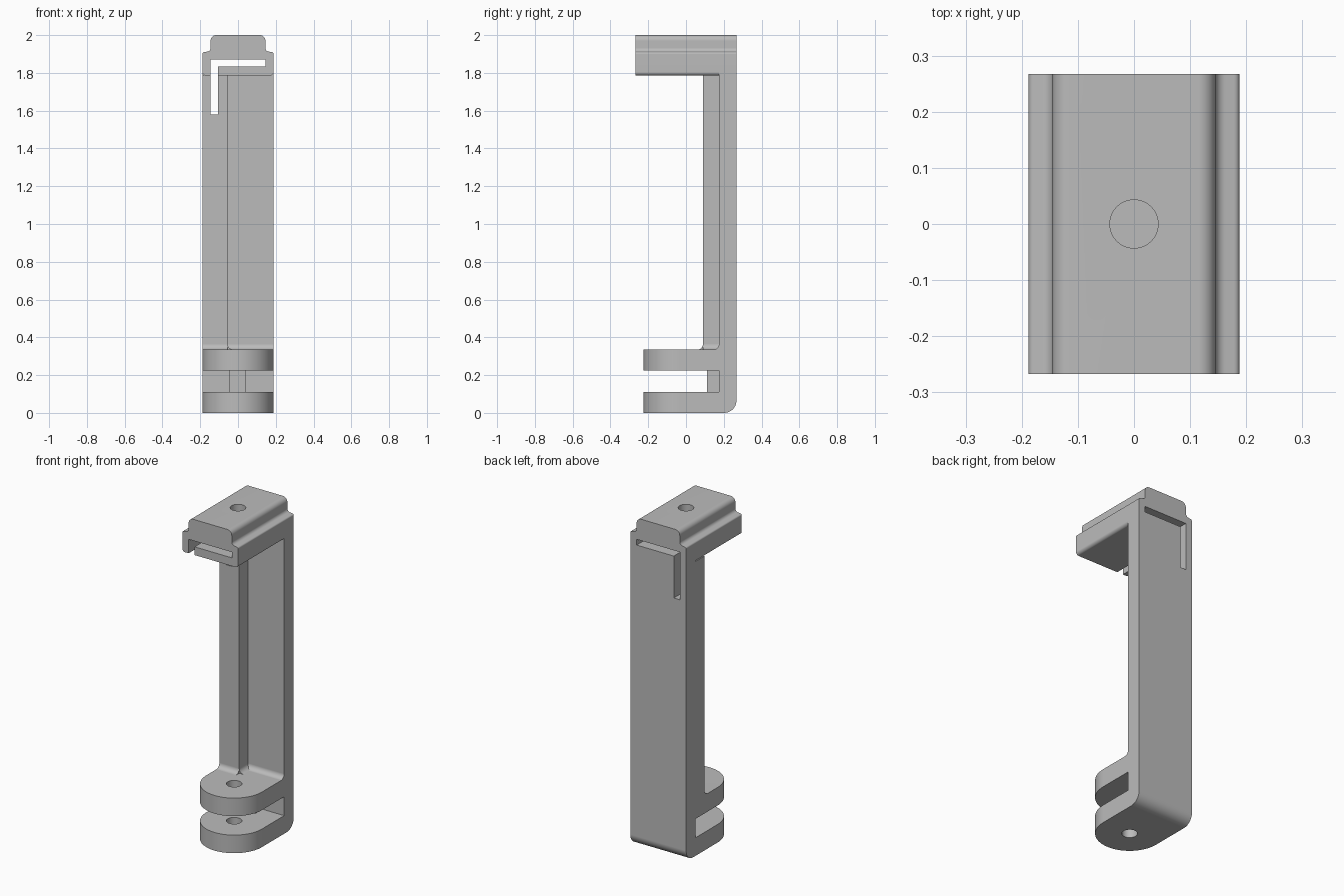
import bpy
import bmesh
from math import sin, cos, radians

cube = bpy.data.objects.get("Cube")
if cube:
    bpy.data.objects.remove(cube, do_unlink=True)

grey = bpy.data.materials.new("plain grey")
grey.use_nodes = True
COLOUR = (0.5, 0.5, 0.5, 1)
grey.diffuse_color = COLOUR
grey.node_tree.nodes["Principled BSDF"].inputs["Base Color"].default_value = COLOUR

W = 0.188        # half width
BACK = 0.267     # rear face
WALL = 0.175     # front face of the column
FILLET = 0.03
LUG_Y = -0.037   # lug pivot


def arc(ca, cb, r, start, end, steps=8):
    angles = [radians(start + (end - start) * i / steps) for i in range(steps + 1)]
    return [(ca + r * cos(t), cb + r * sin(t)) for t in angles]


def prism(name, outline, axis, lo, hi):
    """Extrude a closed 2D outline along the named axis."""
    place = {"x": lambda a, b, d: (d, a, b),
             "y": lambda a, b, d: (a, d, b),
             "z": lambda a, b, d: (a, b, d)}[axis]
    bm = bmesh.new()
    low = [bm.verts.new(place(a, b, lo)) for a, b in outline]
    high = [bm.verts.new(place(a, b, hi)) for a, b in outline]
    bm.faces.new(low)
    bm.faces.new(high)
    n = len(outline)
    for i in range(n):
        j = (i + 1) % n
        bm.faces.new((low[i], low[j], high[j], high[i]))
    bmesh.ops.recalc_face_normals(bm, faces=bm.faces)
    mesh = bpy.data.meshes.new(name)
    bm.to_mesh(mesh)
    bm.free()
    mesh.materials.append(grey)
    obj = bpy.data.objects.new(name, mesh)
    bpy.context.collection.objects.link(obj)
    return obj


def rect(a0, a1, b0, b1):
    return [(a0, b0), (a1, b0), (a1, b1), (a0, b1)]


def select_only(obj):
    bpy.ops.object.select_all(action="DESELECT")
    obj.select_set(True)
    bpy.context.view_layer.objects.active = obj


def combine(obj, cutter, operation="DIFFERENCE"):
    mod = obj.modifiers.new("shape", "BOOLEAN")
    mod.operation = operation
    mod.solver = "EXACT"
    mod.object = cutter
    select_only(obj)
    bpy.ops.object.modifier_apply(modifier=mod.name)


def hole(name, y, z0, z1):
    return prism(name, arc(0, y, 0.043, 0, 352.5, 47), "z", z0, z1)


# Column and two lugs from one side profile
side = [(-0.3, 0)]
side += arc(BACK - 0.065, 0.065, 0.065, -90, 0)
side += [(BACK, 1.81), (WALL, 1.81)]
side += arc(WALL - FILLET, 0.335 + FILLET, FILLET, 0, -90)
side += [(-0.3, 0.335), (-0.3, 0.225), (WALL, 0.225), (WALL, 0.11), (-0.3, 0.11)]
frame = prism("column_and_lugs", side, "x", -0.25, 0.25)

# Round the lug ends in plan and trim the width
plan = arc(0, LUG_Y, W, 180, 360, 40) + [(W, 0.4), (-W, 0.4)]
plan_trim = prism("plan_trim", plan, "z", -0.1, 2.1)
combine(frame, plan_trim, "INTERSECT")
lug_drill = hole("lug_drill", LUG_Y, -0.1, 0.5)
combine(frame, lug_drill)

# Stiffening rib on one side of the column
RIB_Y, RIB_X = 0.09, -0.055
rib_side = [(WALL, 0.335), (WALL, 1.79), (RIB_Y, 1.79)]
rib_side += arc(RIB_Y - FILLET, 0.335 + FILLET, FILLET, 0, -90)
rib = prism("stiffening_rib", rib_side, "x", -W, RIB_X)
blend_outline = [(RIB_X, 0.335)] + arc(RIB_X + FILLET, 0.335 + FILLET, FILLET, 270, 180)
rib_blend = prism("rib_foot_blend", blend_outline, "y", RIB_Y, WALL)

# Stop block between the lugs
stop = prism("stop_block", rect(-0.047, 0.042, 0.11, 0.225), "y", 0.11, WALL)

# Vertical part of the slot runs through the column and rib
slot_cutter = prism("slot_cutter", rect(-0.145, -0.105, 1.58, 1.87), "y", -0.4, 0.4)
combine(frame, slot_cutter)
combine(rib, slot_cutter)

# Head with its stepped rail and bent slot in one outline
right_edge = arc(W - 0.02, 1.805, 0.02, -90, 0)
right_edge += arc(W - 0.01, 1.9, 0.01, 0, 90, 4)
right_edge += arc(0.165, 1.932, 0.02, 270, 180)
right_edge += arc(0.115, 1.97, 0.03, 0, 90)
left_edge = [(-x, z) for x, z in reversed(right_edge)]
slot_edge = [(-0.145, 1.785), (-0.145, 1.87), (0.145, 1.87),
             (0.145, 1.835), (-0.105, 1.835), (-0.105, 1.785)]
head = prism("head", slot_edge + right_edge + left_edge, "y", -BACK, BACK)
head_drill = hole("head_drill", 0, 1.85, 2.1)
combine(head, head_drill)

for helper in (plan_trim, lug_drill, slot_cutter, head_drill):
    bpy.data.objects.remove(helper, do_unlink=True)

# Smooth rounds, crisp edges, flat planes
for part in (frame, rib, rib_blend, stop, head):
    select_only(part)
    bpy.ops.object.shade_smooth_by_angle(angle=radians(30))
    weighted = part.modifiers.new("weighted normals", "WEIGHTED_NORMAL")
    weighted.keep_sharp = True
